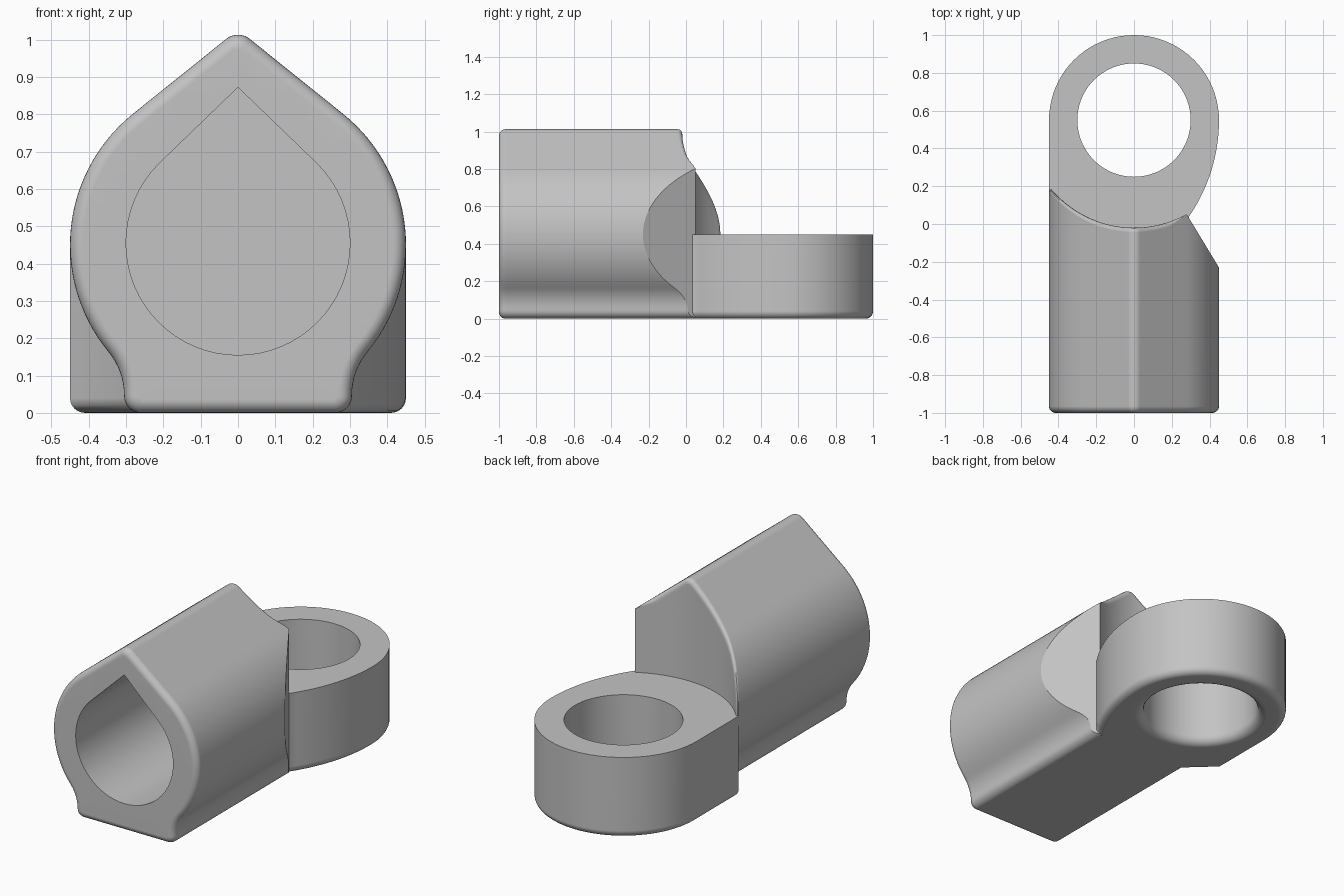
import bpy, bmesh
from math import sin, cos, pi, radians, sqrt
from mathutils import Vector

cube = bpy.data.objects.get("Cube")
if cube:
    bpy.data.objects.remove(cube)

grey = bpy.data.materials.new("plain grey")
grey.use_nodes = True
GREY = (0.55, 0.55, 0.55, 1)
grey.diffuse_color = GREY
grey.node_tree.nodes["Principled BSDF"].inputs["Base Color"].default_value = GREY


def arc(cx, cy, r, start, end, n):
    """Points on an arc, angles in degrees."""
    angles = [radians(start + (end - start) * i / n) for i in range(n + 1)]
    return [Vector((cx + r * cos(a), cy + r * sin(a))) for a in angles]


def subdivide(points, step):
    """Split the long straight stretches of an open path."""
    out = [points[0]]
    for a, b in zip(points, points[1:]):
        n = max(1, round((b - a).length / step))
        out += [a.lerp(b, i / n) for i in range(1, n + 1)]
    return out


def inset(points, d):
    """Shrink a counter-clockwise outline by d with mitred corners."""
    out = []
    for i, p in enumerate(points):
        e1 = (p - points[i - 1]).normalized()
        e2 = (points[(i + 1) % len(points)] - p).normalized()
        n1, n2 = Vector((e1.y, -e1.x)), Vector((e2.y, -e2.x))
        out.append(p - (n1 + n2) * (d / (1 + n1.dot(n2))))
    return out


def add_loop(bm, coords):
    return [bm.verts.new(c) for c in coords]


def bridge(bm, loops):
    """Skin consecutive closed loops with quads."""
    for a, b in zip(loops, loops[1:]):
        for i in range(len(a)):
            j = (i + 1) % len(a)
            bm.faces.new((a[i], a[j], b[j], b[i]))


def fill_between(bm, outer, inner, normal):
    """Flat face with a hole."""
    edges = [bm.edges.get((l[i - 1], l[i])) for l in (outer, inner) for i in range(len(l))]
    bmesh.ops.triangle_fill(bm, use_beauty=True, edges=edges, normal=normal)


def finish(bm, name):
    bmesh.ops.remove_doubles(bm, verts=bm.verts[:], dist=0.00002)
    bmesh.ops.recalc_face_normals(bm, faces=bm.faces[:])
    mesh = bpy.data.meshes.new(name)
    bm.to_mesh(mesh)
    bm.free()
    mesh.materials.append(grey)
    mesh.shade_smooth()
    mesh.set_sharp_from_angle(angle=radians(30))
    obj = bpy.data.objects.new(name, mesh)
    bpy.context.scene.collection.objects.link(obj)
    mod = obj.modifiers.new("even shading", 'WEIGHTED_NORMAL')
    mod.keep_sharp = True


STEPS = [i * pi / 12 for i in range(7)]   # quarter turn used by every fillet

# ---- horizontal socket: teardrop body on a narrow foot ----
half = (arc(0.26, 0.045, 0.045, -90, 0, 6)
        + arc(0.49, 0.046, 0.185, 180, 140.5, 8)[1:]
        + arc(0, 0.45, 0.45, -39.5, 51.3, 30)[1:]
        + arc(0, 0.963, 0.05, 51.3, 90, 5))
half = subdivide(half, 0.03)
profile = half + [Vector((-p.x, p.y)) for p in reversed(half[:-1])]
count = len(profile)
CREASE = 0.279


def back_y(x):
    """Back end: hollow round the ring, with a slanted stop on one side."""
    return min(0.55 - sqrt(0.57 ** 2 - x * x), 0.05 - (x - 0.28) * 1.65)


bm = bmesh.new()
loops = []
# rounded front rim
R = 0.035
for t in reversed(STEPS):
    pts = inset(profile, R * (1 - cos(t)))
    loops.append(add_loop(bm, [(p.x, -1 + R * (1 - sin(t)), p.y) for p in pts]))
# softened back rim, fading to sharp at the stop
F = 0.025
shrunk = inset(profile, F)
for t in STEPS:
    coords = []
    for p, q in zip(profile, shrunk):
        w = min(1, max(0, (0.27 - p.x) / 0.07))
        s = p.lerp(q, w * (1 - cos(t)))
        coords.append((s.x, back_y(s.x) - F * w * (1 - sin(t)), s.y))
    loops.append(add_loop(bm, coords))
bridge(bm, loops)

# curved back wall
rows = []
last = loops[-1]
for i in range(len(half)):
    r, l = last[i].co, last[count - 1 - i].co if i < len(half) - 1 else last[i].co
    mid = min(r.x, CREASE)
    xs = [l.x + (mid - l.x) * k / 20 for k in range(21)] + [r.x]
    span = max(r.x - l.x, 1e-6)
    rows.append([bm.verts.new((x, back_y(x), l.z + (r.z - l.z) * (x - l.x) / span)) for x in xs])
for a, b in zip(rows, rows[1:]):
    for k in range(len(a) - 1):
        bm.faces.new((a[k], a[k + 1], b[k + 1], b[k]))

# blind teardrop bore
bore = arc(0, 0.455, 0.3, 135, 405, 48) + [Vector((0, 0.872))]
mouth = add_loop(bm, [(p.x, -1, p.y) for p in bore])
floor = add_loop(bm, [(p.x, -0.2, p.y) for p in bore])
bridge(bm, [mouth, floor])
bm.faces.new(floor)
fill_between(bm, loops[0], mouth, (0, -1, 0))
finish(bm, "socket_body")

# ---- upright ring with its neck running into the socket ----
neck = [Vector(p) for p in ((-0.45, 0.18), (-0.3, 0.04), (-0.24, -0.14), (0.22, -0.14))]
outline = (neck + arc(-0.45, 0.55, 0.9, -34.5, 0, 14)
           + arc(0, 0.55, 0.45, 0, 180, 40)[1:])
bm = bmesh.new()
R = 0.04
outer = []
for t in reversed(STEPS):
    outer.append(add_loop(bm, [(p.x, p.y, R * (1 - sin(t))) for p in inset(outline, R * (1 - cos(t)))]))
outer.append(add_loop(bm, [(p.x, p.y, 0.45) for p in outline]))
bridge(bm, outer)

# round hole, flared at the bottom
R = 0.05
inner = []
for t in reversed(STEPS):
    ring = arc(0, 0.55, 0.3 + R * (1 - cos(t)), 0, 360, 72)[:-1]
    inner.append(add_loop(bm, [(p.x, p.y, R * (1 - sin(t))) for p in ring]))
inner.append(add_loop(bm, [(p.x, p.y, 0.45) for p in ring]))
bridge(bm, inner)
fill_between(bm, outer[0], inner[0], (0, 0, -1))
fill_between(bm, outer[-1], inner[-1], (0, 0, 1))
finish(bm, "pivot_ring")
